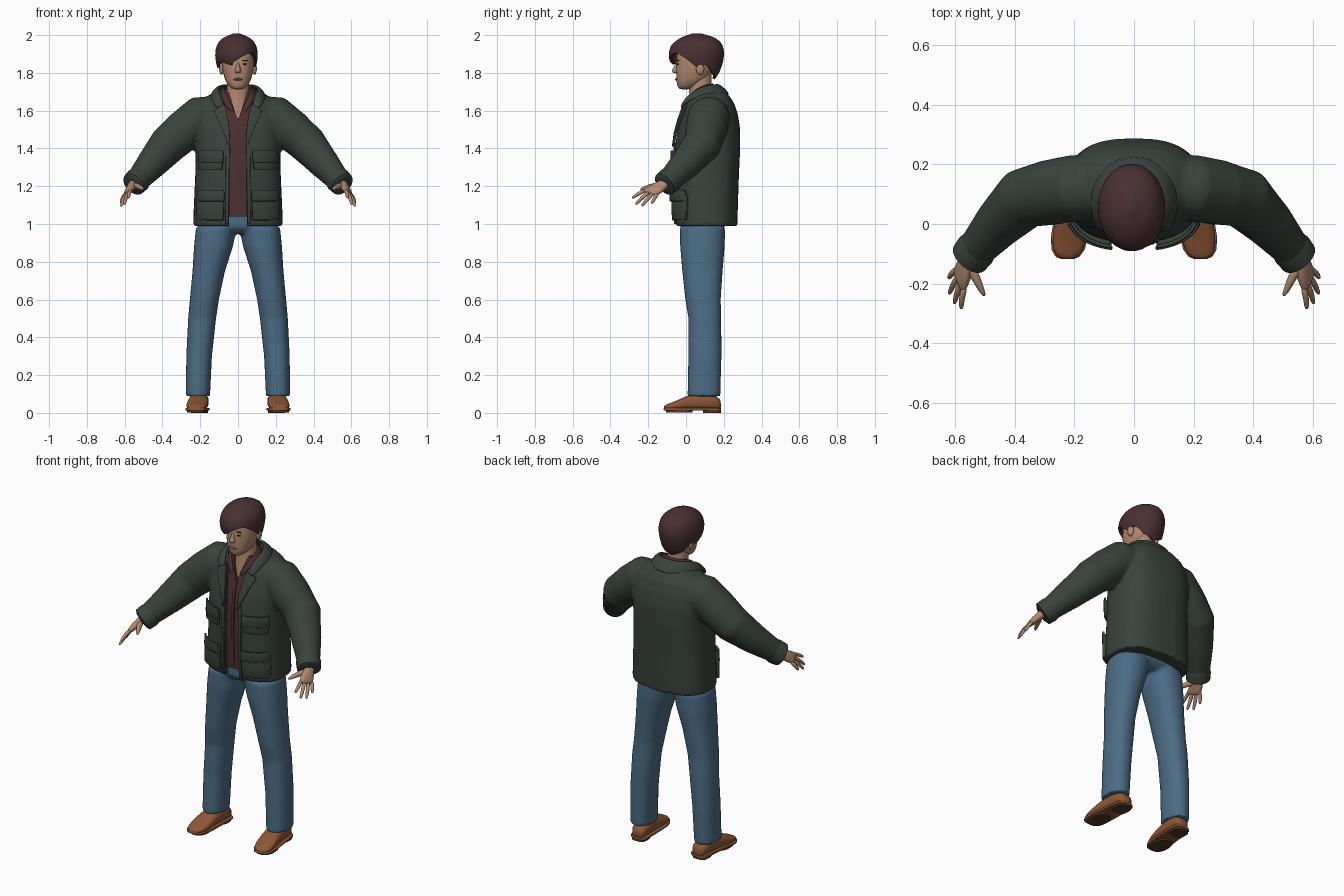
import bpy, bmesh, math
from mathutils import Vector, Matrix

if "Cube" in bpy.data.objects:
    bpy.data.objects.remove(bpy.data.objects["Cube"])


def material(name, r, g, b):
    m = bpy.data.materials.new(name)
    m.use_nodes = True
    m.diffuse_color = (r, g, b, 1)
    m.node_tree.nodes["Principled BSDF"].inputs["Base Color"].default_value = (r, g, b, 1)
    return m


green = material("dark green cloth", .042, .056, .046)
maroon = material("maroon cloth", .078, .028, .029)
denim = material("blue denim", .07, .15, .235)
skin = material("skin", .45, .25, .16)
brown = material("brown hair", .068, .029, .032)
leather = material("tan leather", .27, .095, .035)
rubber = material("dark sole", .09, .035, .018)
dark = material("eye dark", .02, .013, .012)
rose = material("lip", .3, .13, .095)


# ---- building helpers ----
def ring(c, u, v, e=2, n=32):
    p = lambda a: math.copysign(abs(a) ** (2 / e), a)
    c, u, v = Vector(c), Vector(u), Vector(v)
    return [c + u * p(math.cos(k * math.tau / n)) + v * p(math.sin(k * math.tau / n)) for k in range(n)]


def loft(bm, rings, caps=True, closed=True):
    rows = [[bm.verts.new(p) for p in r] for r in rings]
    n = len(rows[0])
    for a, b in zip(rows, rows[1:]):
        for k in range(n if closed else n - 1):
            j = (k + 1) % n
            bm.faces.new((a[k], a[j], b[j], b[k]))
    if caps:
        bm.faces.new(rows[0])
        bm.faces.new(rows[-1])


def body(bm, sections, e=2.3):
    """Stack of rings; each section is z, half width, front y, back y."""
    loft(bm, [ring((0, (f + b) / 2, z), (w, 0, 0), (0, (b - f) / 2, 0), e) for z, w, f, b in sections])


def tube(bm, pts, s=1, n=20):
    ps = [Vector((s * x, y, z)) for x, y, z, r in pts]
    rings = []
    for i, p in enumerate(ps):
        t = ps[min(i + 1, len(ps) - 1)] - ps[max(i - 1, 0)]
        u = t.cross(Vector((0, 0, 1))).normalized()
        v = t.cross(u).normalized()
        rings.append(ring(p, u * pts[i][3], v * pts[i][3], 2, n))
    loft(bm, rings)


def ball(bm, loc, size):
    bmesh.ops.create_uvsphere(bm, u_segments=16, v_segments=10, radius=1,
                              matrix=Matrix.Translation(loc) @ Matrix.Diagonal((*size, 1)))


def make(name, bm, mat, mirror=False, voxel=0, smooth=0, thick=0, bevel=0, sub=0, cut=None):
    bmesh.ops.recalc_face_normals(bm, faces=bm.faces)
    me = bpy.data.meshes.new(name)
    bm.to_mesh(me)
    bm.free()
    ob = bpy.data.objects.new(name, me)
    bpy.context.collection.objects.link(ob)
    if mat:
        me.materials.append(mat)

    def mod(kind, **kw):
        m = ob.modifiers.new(kind, kind)
        for key, val in kw.items():
            setattr(m, key, val)
    if mirror:
        mod("MIRROR")
    if voxel:
        mod("REMESH", mode="VOXEL", voxel_size=voxel)
    if smooth:
        mod("SMOOTH", iterations=smooth)
    if thick:
        mod("SOLIDIFY", thickness=thick, offset=0)
    if bevel:
        mod("BEVEL", width=bevel, segments=2)
    if sub:
        mod("SUBSURF", levels=sub, render_levels=sub)
    if cut:
        mod("BOOLEAN", object=cut, operation="DIFFERENCE", solver="EXACT")
    bpy.ops.object.select_all(action="DESELECT")
    ob.select_set(True)
    bpy.context.view_layer.objects.active = ob
    for m in list(ob.modifiers):
        bpy.ops.object.modifier_apply(modifier=m.name)
    if mat:
        bpy.ops.object.shade_smooth_by_angle(angle=math.radians(45))
    if cut:
        bpy.data.objects.remove(cut)
    return ob


def sample(table, t):
    """Linear lookup of the remaining columns by the first one."""
    if t <= table[0][0]:
        return table[0][1:]
    for a, b in zip(table, table[1:]):
        if t <= b[0]:
            k = (t - a[0]) / (b[0] - a[0])
            return [p + (q - p) * k for p, q in zip(a[1:], b[1:])]
    return table[-1][1:]


def cutter(name, rows):
    bm = bmesh.new()
    loft(bm, [[(-w, -.3, z), (w, -.3, z), (w, y, z), (-w, y, z)] for z, w, y in rows])
    ob = make(name, bm, None)
    ob.hide_render = True
    return ob


# ---- jacket with sleeves, opened down the front ----
JACKET = [(.99, .238, -.055, .272), (1.1, .234, -.06, .275), (1.25, .227, -.062, .28),
          (1.4, .224, -.06, .287), (1.5, .226, -.047, .287), (1.58, .22, -.022, .275),
          (1.64, .195, .0, .255), (1.685, .15, .02, .225), (1.71, .1, .03, .19)]
SLEEVE = [(.1, .13, 1.58, .1), (.2, .12, 1.567, .112), (.285, .105, 1.495, .11), (.37, .085, 1.42, .103),
          (.455, .0, 1.32, .083), (.52, -.075, 1.245, .066), (.553, -.115, 1.21, .06)]
bm = bmesh.new()
body(bm, JACKET, 2.6)
for s in (1, -1):
    tube(bm, SLEEVE, s)
opening = cutter("jacket_opening", [(.9, .05, .03), (1.05, .046, .03), (1.43, .042, .03),
                                    (1.6, .065, .06), (1.7, .09, .1), (1.8, .11, .1)])
make("jacket", bm, green, voxel=.01, smooth=6, cut=opening)

bm = bmesh.new()
tube(bm, [(.518, -.073, 1.247, .064), (.53, -.087, 1.233, .069), (.552, -.114, 1.211, .066), (.556, -.118, 1.207, .05)])
make("sleeve_cuffs", bm, green, mirror=True)


# ---- panels lying on the jacket front ----
def front_y(x, z):
    w, f, b = sample(JACKET, z)
    q = min(x / w, .97)
    return (f + b) / 2 - (b - f) / 2 * (1 - q ** 2.6) ** (1 / 2.6)


def panel(name, rows, thick, lift=0):
    bm = bmesh.new()
    grid = []
    for z, x0, x1 in rows:
        xs = [x0 + (x1 - x0) * k / 7 for k in range(8)]
        grid.append([(x, front_y(x, z) - thick / 2 - lift, z) for x in xs])
    loft(bm, grid, caps=False, closed=False)
    make(name, bm, green, mirror=True, thick=thick, bevel=.004)


panel("chest_pockets", [(1.285, .085, .2), (1.33, .08, .205), (1.375, .08, .205)], .018)
panel("chest_pocket_flaps", [(1.325, .078, .208), (1.312, .14, .145), (1.325, .078, .208)][:1]
      + [(1.36, .076, .209), (1.39, .078, .208)], .012, .014)
panel("hip_pockets", [(1.02, .078, .212), (1.08, .075, .215), (1.16, .075, .212)], .022)
panel("hip_pocket_flaps", [(1.12, .072, .216), (1.15, .072, .216), (1.18, .074, .213)], .012, .018)
panel("front_edges", [(1.0, .05, .068), (1.2, .046, .066), (1.43, .043, .064)], .01)
panel("lapels", [(1.41, .042, .046), (1.48, .044, .075), (1.55, .052, .105), (1.6, .062, .128),
                 (1.612, .066, .105), (1.645, .076, .105)], .014, .003)


def collar(name, mat, upper, lower, thick):
    bm = bmesh.new()
    mid = [(Vector(a) + Vector(b)) / 2 + Vector((0, 0, .008)) for a, b in zip(upper, lower)]
    loft(bm, [upper, mid, lower], caps=False, closed=False)
    make(name, bm, mat, mirror=True, thick=thick, sub=2)


collar("jacket_collar", green,
       [(0, .165, 1.74), (.07, .15, 1.738), (.108, .09, 1.73), (.095, .02, 1.69), (.07, -.02, 1.625)],
       [(0, .235, 1.685), (.1, .205, 1.685), (.155, .1, 1.685), (.135, .0, 1.65), (.115, -.03, 1.605)], .016)
collar("shirt_collar", maroon,
       [(0, .145, 1.745), (.055, .13, 1.742), (.082, .085, 1.735), (.066, .02, 1.69), (.014, -.012, 1.6)],
       [(0, .16, 1.69), (.07, .145, 1.69), (.1, .085, 1.69), (.085, .005, 1.65), (.035, -.02, 1.585)], .01)

# ---- shirt with a V neck ----
bm = bmesh.new()
body(bm, [(1.04, .17, -.045, .2), (1.2, .17, -.048, .2), (1.4, .16, -.045, .2), (1.5, .15, -.032, .2),
          (1.58, .13, -.01, .19), (1.65, .1, .008, .17), (1.695, .08, .022, .155)], 2.6)
make("shirt", bm, maroon, cut=cutter("shirt_opening", [(1.55, .002, .06), (1.72, .055, .06)]))
bm = bmesh.new()
loft(bm, [[(x, front_y(0, z) + .011, z) for x in (-.008, .008)] for z in (1.06, 1.25, 1.4, 1.5, 1.56)],
     caps=False, closed=False)
make("shirt_placket", bm, maroon, thick=.006)

# ---- jeans ----
LEG = [(.088, .212, .095, .064, .087), (.3, .206, .1, .068, .088), (.5, .19, .1, .074, .087),
       (.6, .178, .09, .077, .094), (.75, .155, .087, .086, .107), (.88, .13, .087, .103, .118),
       (.98, .115, .087, .108, .12)]
bm = bmesh.new()
body(bm, [(.95, .14, .0, .17), (.98, .21, -.03, .205), (1.12, .205, -.032, .2)], 2.4)
for s in (1, -1):
    loft(bm, [ring((s * cx, cy, z), (rx, 0, 0), (0, ry, 0), 2.2) for z, cx, cy, rx, ry in LEG])
make("jeans", bm, denim, voxel=.01, smooth=5)

# ---- shoes ----
SHOE = [(.186, .2, .024, .06), (.17, .2, .045, .09), (.1, .205, .051, .108), (.02, .21, .054, .1),
        (-.04, .216, .058, .068), (-.085, .221, .052, .052), (-.11, .223, .036, .042), (-.118, .223, .015, .034)]
bm = bmesh.new()
loft(bm, [ring((cx, y, (top + .015) / 2), (w, 0, 0), (0, 0, (top - .015) / 2), 2.5, 24) for y, cx, w, top in SHOE])
make("shoes", bm, leather, mirror=True, sub=1)
bm = bmesh.new()
loft(bm, [[(cx - w, y, .012), (cx + w, y, .012), (cx + w, y, .026), (cx - w, y, .026)]
          for y, cx, w in [(a, b, c + .004) for a, b, c, d in SHOE]])
make("soles", bm, leather, mirror=True, bevel=.003)
bm = bmesh.new()
loft(bm, [ring((.203, .137, z), (.045, 0, 0), (0, .047, 0), 3, 24) for z in (0, .014)])
loft(bm, [ring((.219, -.035, z), (.05, 0, 0), (0, .07, 0), 2.4, 24) for z in (.002, .014)])
make("sole_treads", bm, rubber, mirror=True)

# ---- hands ----
spread = Vector((.38, .88, -.28)).normalized()
along = Vector((.035, -.08, -.05)).normalized()
normal = along.cross(spread).normalized()
knuckle = Vector((.585, -.19, 1.165))
bm = bmesh.new()
loft(bm, [ring(c, spread * w, normal * t, 2.4, 20) for c, w, t in
          [((.545, -.095, 1.222), .03, .026), ((.557, -.125, 1.208), .032, .023),
           ((.57, -.155, 1.19), .042, .021), (knuckle, .045, .015), (knuckle + along * .008, .038, .008)]])
for k, tip in [(-.034, (.58, -.285, 1.138)), (-.012, (.603, -.268, 1.103)),
               (.011, (.62, -.235, 1.094)), (.033, (.622, -.182, 1.108))]:
    a, b = knuckle + spread * k - along * .015, Vector(tip)
    tube(bm, [(*a, .0115), (*(a.lerp(b, .5) + Vector((.004, 0, .004))), .0105),
              (*a.lerp(b, .9), .0085), (*b, .004)], n=12)
tube(bm, [(.552, -.14, 1.205, .02), (.53, -.18, 1.2, .015), (.512, -.22, 1.19, .0115), (.5, -.243, 1.182, .005)], n=12)
make("hands", bm, skin, mirror=True, sub=1)

# ---- neck, head and face ----
bm = bmesh.new()
body(bm, [(1.52, .1, .0, .18), (1.62, .078, .01, .165), (1.68, .06, .018, .145), (1.75, .057, .015, .135),
          (1.8, .057, .015, .135)], 2)
make("neck", bm, skin)
bm = bmesh.new()
body(bm, [(1.712, .022, -.032, .02), (1.722, .042, -.044, .05), (1.75, .064, -.05, .1), (1.785, .076, -.052, .13),
          (1.82, .083, -.053, .15), (1.86, .086, -.051, .165), (1.9, .086, -.05, .17), (1.95, .075, -.035, .16),
          (1.98, .045, .0, .11)], 2.2)
make("head", bm, skin, sub=1)
bm = bmesh.new()
body(bm, [(1.862, .008, -.052, -.02), (1.832, .011, -.063, -.02), (1.81, .019, -.08, -.02),
          (1.797, .017, -.066, -.02)], 2)
make("nose", bm, skin, sub=1)
for name, mat, loc, size in [("ears", skin, (.087, .075, 1.822), (.013, .022, .032)),
                             ("eyes", dark, (.033, -.042, 1.846), (.013, .007, .005)),
                             ("eyebrows", brown, (.034, -.042, 1.866), (.02, .007, .0035))]:
    bm = bmesh.new()
    ball(bm, loc, size)
    make(name, bm, mat, mirror=True)
bm = bmesh.new()
ball(bm, (0, -.048, 1.766), (.025, .011, .0065))
make("lips", bm, rose)

# ---- swept hair with an uneven hairline ----
HAIR = [(1.76, .07, .0, .138), (1.8, .088, -.03, .17), (1.86, .103, -.08, .19), (1.9, .107, -.086, .196),
        (1.94, .1, -.075, .19), (1.965, .085, -.05, .175), (1.985, .06, -.015, .14), (2.003, .012, .04, .075)]
HAIRLINE = [(0, 1.82), (20, 1.845), (45, 1.79), (90, 1.762), (135, 1.79), (160, 1.845), (180, 1.82),
            (205, 1.85), (230, 1.855), (250, 1.84), (270, 1.865), (290, 1.89), (315, 1.905), (340, 1.87), (360, 1.82)]
rows = []
for i in range(17):
    row = []
    for k in range(60):
        a = k * 6
        low = sample(HAIRLINE, a)[0]
        z = low + (2.003 - low) * math.sin(i / 16 * math.pi / 2)
        w, f, b = sample(HAIR, z)
        c, s = math.cos(math.radians(a)), math.sin(math.radians(a))
        row.append((-.008 + w * c, (f + b) / 2 + (b - f) / 2 * s, z))
    rows.append(row)
bm = bmesh.new()
loft(bm, rows, caps=False)
bm.verts.ensure_lookup_table()
bm.faces.new(bm.verts[-60:])
make("hair", bm, brown, smooth=3, thick=.014)
